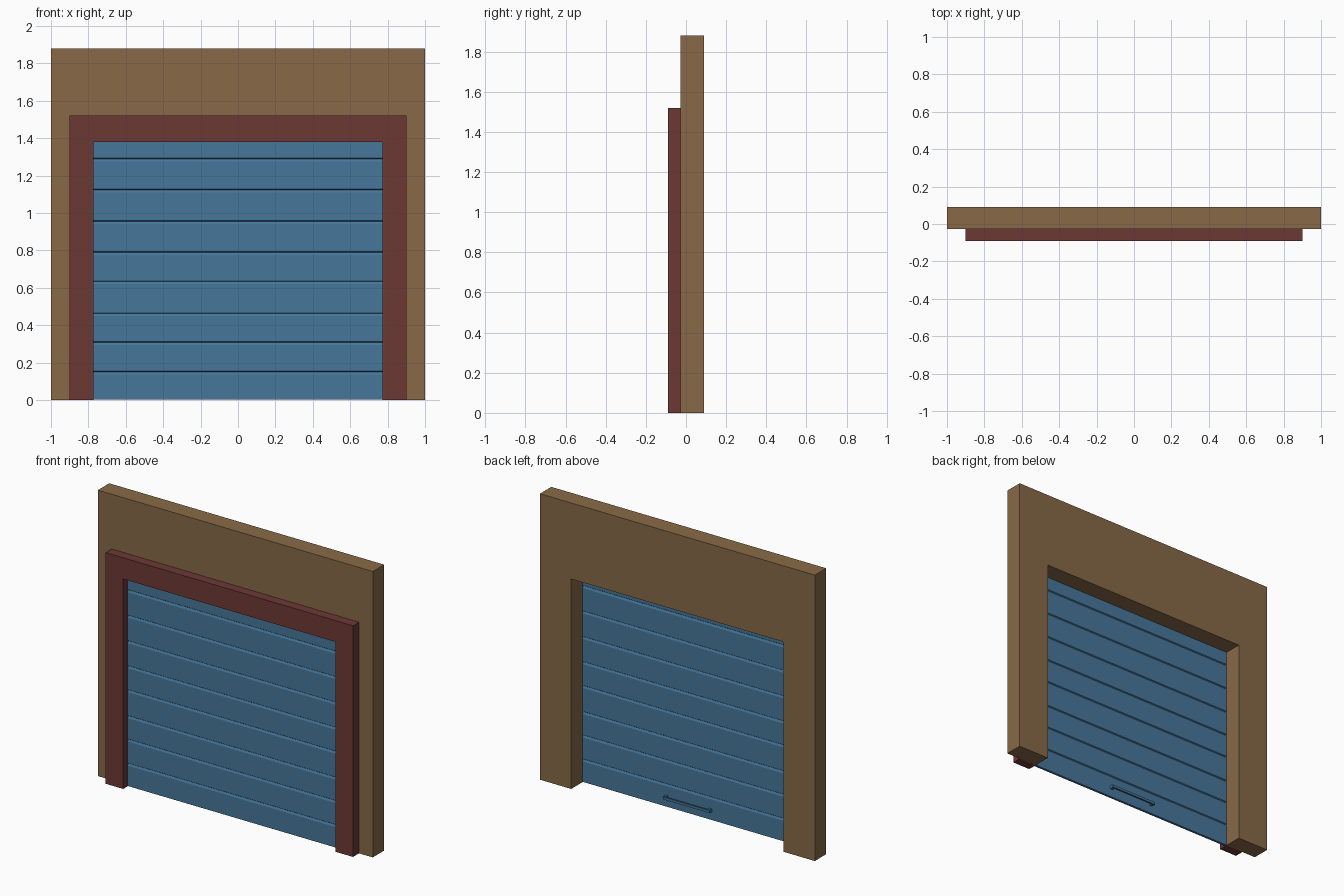
import bpy, bmesh

if "Cube" in bpy.data.objects:
    bpy.data.objects.remove(bpy.data.objects["Cube"])


def srgb(r, g, b):
    def f(c):
        c /= 255
        return c / 12.92 if c <= 0.04045 else ((c + 0.055) / 1.055) ** 2.4
    return (f(r), f(g), f(b), 1)


def material(name, rgb):
    m = bpy.data.materials.new(name)
    m.diffuse_color = srgb(*rgb)
    m.use_nodes = True
    m.node_tree.nodes["Principled BSDF"].inputs["Base Color"].default_value = m.diffuse_color
    return m


tan = material("tan_wall", (136, 106, 71))
red = material("dark_red", (108, 57, 53))
blue = material("shutter_blue", (70, 119, 155))


def prism(name, outline, shift, mat):
    """Extrude a closed outline of 3D points along shift."""
    bm = bmesh.new()
    face = bm.faces.new([bm.verts.new(p) for p in outline])
    new = bmesh.ops.extrude_face_region(bm, geom=[face])["geom"]
    bmesh.ops.translate(bm, vec=shift, verts=[v for v in new if isinstance(v, bmesh.types.BMVert)])
    bmesh.ops.recalc_face_normals(bm, faces=bm.faces)
    me = bpy.data.meshes.new(name)
    bm.to_mesh(me)
    bm.free()
    me.materials.append(mat)
    ob = bpy.data.objects.new(name, me)
    bpy.context.collection.objects.link(ob)
    return ob


def portal(name, w, h, y0, y1, mat):
    """Upside-down U around the doorway."""
    half = [(w, 0), (w, h)]
    inner = [(OPEN_W, OPEN_H), (OPEN_W, 0)]
    pts = [(-x, z) for x, z in half] + [(x, z) for x, z in half[::-1]]
    pts += [(x, z) for x, z in inner[::-1]] + [(-x, z) for x, z in inner]
    prism(name, [(x, y0, z) for x, z in pts], (0, y1 - y0, 0), mat)


OPEN_W, OPEN_H = 0.772, 1.38

# Wall and door surround
portal("wall", 1.0, 1.88, -0.028, 0.09, tan)
portal("door_surround", 0.9, 1.52, -0.09, -0.028, red)

# Shutter: slats separated by V grooves on both sides
FRONT, BACK, DEPTH, HALF = -0.044, -0.028, 0.006, 0.009
grooves = [0.145, 0.303, 0.457, 0.628, 0.785, 0.95, 1.118, 1.285]


def side(y, depth):
    pts = [(y, 0.002)]
    for z in grooves:
        pts += [(y, z - HALF), (y + depth, z + HALF * 0.5), (y, z + HALF)]
    return pts + [(y, OPEN_H)]


profile = side(FRONT, DEPTH) + side(BACK, -DEPTH)[::-1]
prism("shutter", [(-OPEN_W, y, z) for y, z in profile], (2 * OPEN_W, 0, 0), blue)


# Pull handle on the inside of the shutter
def box(name, x0, x1, y0, y1, z0, z1):
    prism(name, [(x0, y0, z0), (x1, y0, z0), (x1, y0, z1), (x0, y0, z1)], (0, y1 - y0, 0), blue)


box("handle_bar", -0.17, 0.17, -0.012, -0.002, 0.058, 0.074)
for s, label in ((-1, "left"), (1, "right")):
    cx = s * 0.16
    box("handle_post_" + label, cx - 0.01, cx + 0.01, BACK, -0.012, 0.056, 0.076)
